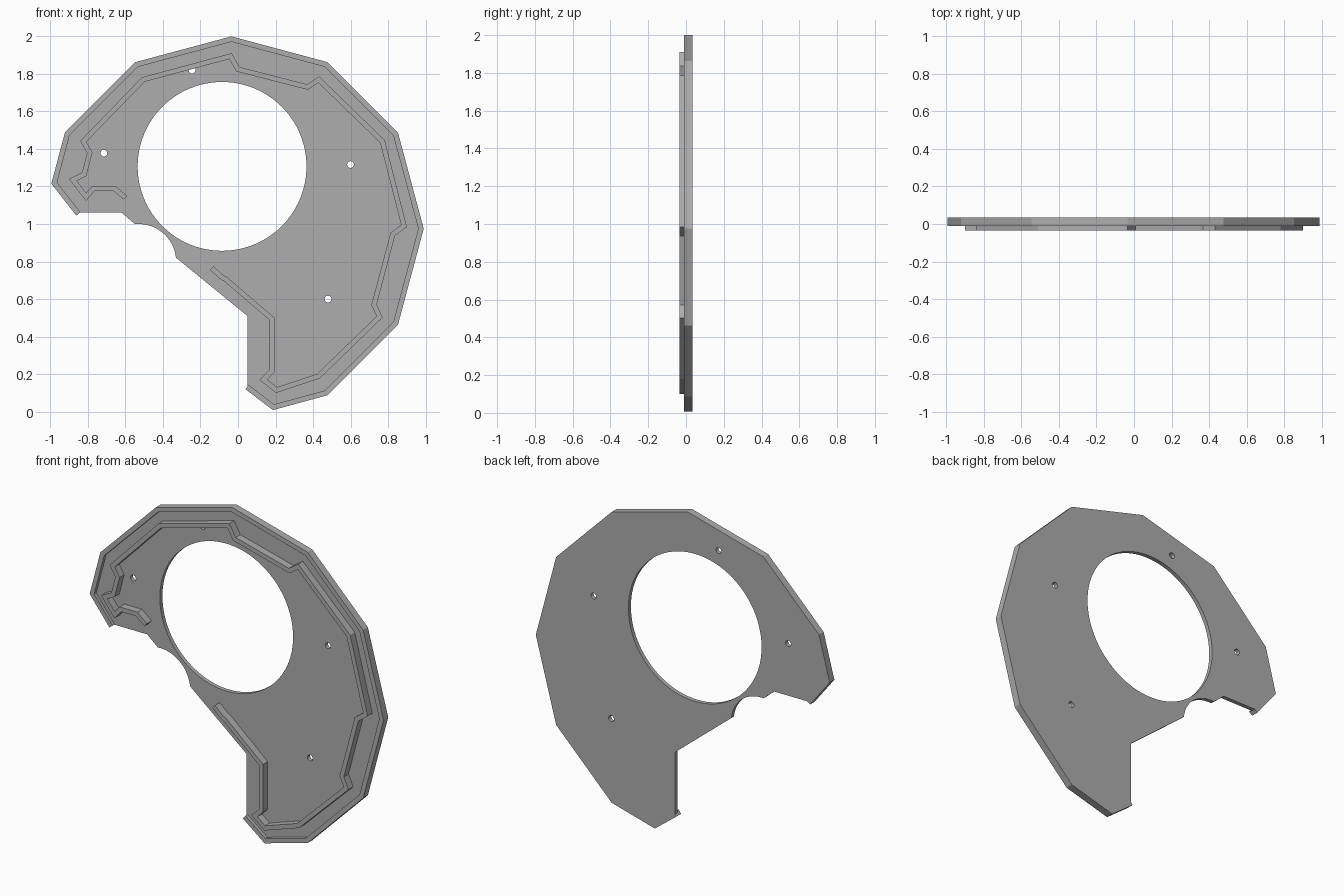
import bpy, bmesh
from math import sin, cos, radians
from mathutils import Vector, Matrix

if "Cube" in bpy.data.objects:
    bpy.data.objects.remove(bpy.data.objects["Cube"], do_unlink=True)

grey = bpy.data.materials.new("plain grey")
grey.use_nodes = True
colour = (0.42, 0.42, 0.42, 1)
grey.diffuse_color = colour
grey.node_tree.nodes["Principled BSDF"].inputs["Base Color"].default_value = colour


def arc(cx, cz, r, start, end, steps):
    angles = [radians(start + (end - start) * i / steps) for i in range(steps + 1)]
    return [(cx + r * cos(a), cz + r * sin(a)) for a in angles]


def circle(cx, cz, r, steps):
    return arc(cx, cz, r, 0, 360, steps)[:-1]


def offset(path, d):
    """Shift an open path sideways to its left, with mitred corners."""
    pts = [Vector(p) for p in path]
    dirs = [(b - a).normalized() for a, b in zip(pts, pts[1:])]
    normals = [Vector((-v.y, v.x)) for v in dirs]
    result = []
    for i, p in enumerate(pts):
        n0 = normals[max(i - 1, 0)]
        n1 = normals[min(i, len(normals) - 1)]
        result.append(p + (n0 + n1) * d / (1 + n0.dot(n1)))
    return [tuple(p) for p in result]


def band(path, left, right):
    return offset(path, left) + offset(path, -right)[::-1]


def slab(name, loops, front, back):
    """Fill outlines (holes included) in the xz plane and extrude along y."""
    curve = bpy.data.curves.new(name, "CURVE")
    curve.dimensions = "2D"
    curve.fill_mode = "BOTH"
    curve.extrude = (back - front) / 2
    for loop in loops:
        spline = curve.splines.new("POLY")
        spline.points.add(len(loop) - 1)
        for point, (x, z) in zip(spline.points, loop):
            point.co = (x, z, 0, 1)
        spline.use_cyclic_u = True
    temp = bpy.data.objects.new(name + " outline", curve)
    bpy.context.collection.objects.link(temp)
    graph = bpy.context.evaluated_depsgraph_get()
    mesh = bpy.data.meshes.new_from_object(temp.evaluated_get(graph))
    bpy.data.objects.remove(temp, do_unlink=True)
    bpy.data.curves.remove(curve)
    mesh.transform(Matrix.Translation((0, (front + back) / 2, 0))
                   @ Matrix.Rotation(radians(90), 4, "X"))
    bm = bmesh.new()
    bm.from_mesh(mesh)
    bmesh.ops.remove_doubles(bm, verts=bm.verts, dist=0.0001)
    bmesh.ops.recalc_face_normals(bm, faces=bm.faces)
    bm.to_mesh(mesh)
    bm.free()
    mesh.name = name
    mesh.materials.clear()
    mesh.materials.append(grey)
    ob = bpy.data.objects.new(name, mesh)
    bpy.context.collection.objects.link(ob)
    bpy.ops.object.select_all(action="DESELECT")
    ob.select_set(True)
    bpy.context.view_layer.objects.active = ob
    bpy.ops.object.shade_smooth_by_angle(angle=radians(20))
    return ob


FRONT, RIM, FLOOR, BACK = -0.035, -0.01, 0.01, 0.035

# Outer edge: most of a twelve-sided ring, cut short at both ends
ring = arc(-0.035, 0.975, 1.025, -60, 150, 7)
edge = [(0.186, 0.008)] + ring + [(-0.995, 1.215)]

# Back plate with its stepped inner side, round opening and screw holes
notch = arc(-0.53, 0.8, 0.2, 90, 6, 16)
outline = ([(0.05, 0.112)] + edge + [(-0.874, 1.06), (-0.62, 1.06), (-0.55, 1.0)]
           + notch + [(0.05, 0.51)])
holes = [circle(-0.085, 1.307, 0.45, 96)]
for x, z in [(-0.245, 1.82), (-0.715, 1.378), (0.6, 1.317), (0.48, 0.6)]:
    holes.append(circle(x, z, 0.018, 20))
slab("back_plate", [outline] + holes, FLOOR, BACK)

# Raised rim along the outer edge, with small tips past the plate
rim_path = [(0.04, 0.12)] + edge + [(-0.862, 1.045)]
slab("outer_rim", [band(rim_path, 0.028, 0)], RIM, FLOOR)

# Rim tips run the full depth
for name, path in (("lower_tip", rim_path[:2]), ("side_tip", rim_path[-2:])):
    a, b = Vector(path[0]), Vector(path[1])
    if name == "lower_tip":
        short = [a, a.lerp(b, 0.1)]
    else:
        short = [a.lerp(b, 0.9), b]
    slab(name, [band(short, 0.028, 0)], FLOOR, BACK - 0.0005)

# Thin jogged ridge standing on the plate
ridge = [(-.60, 1.14), (-.66, 1.19), (-.77, 1.19), (-.81, 1.145), (-.88, 1.235),
         (-.82, 1.265), (-.79, 1.38), (-.825, 1.44), (-.505, 1.77), (-.04, 1.895),
         (0, 1.825), (.37, 1.73), (.43, 1.77), (.77, 1.44), (.885, .99),
         (.825, .945), (.725, .57), (.755, .505), (.43, .19), (.205, .115),
         (.135, .17), (.18, .215), (.18, .495), (-.065, .705), (-.085, .715),
         (-.14, .765)]
slab("inner_ridge", [band(ridge, 0.0135, 0.0135)], FRONT, FLOOR)
